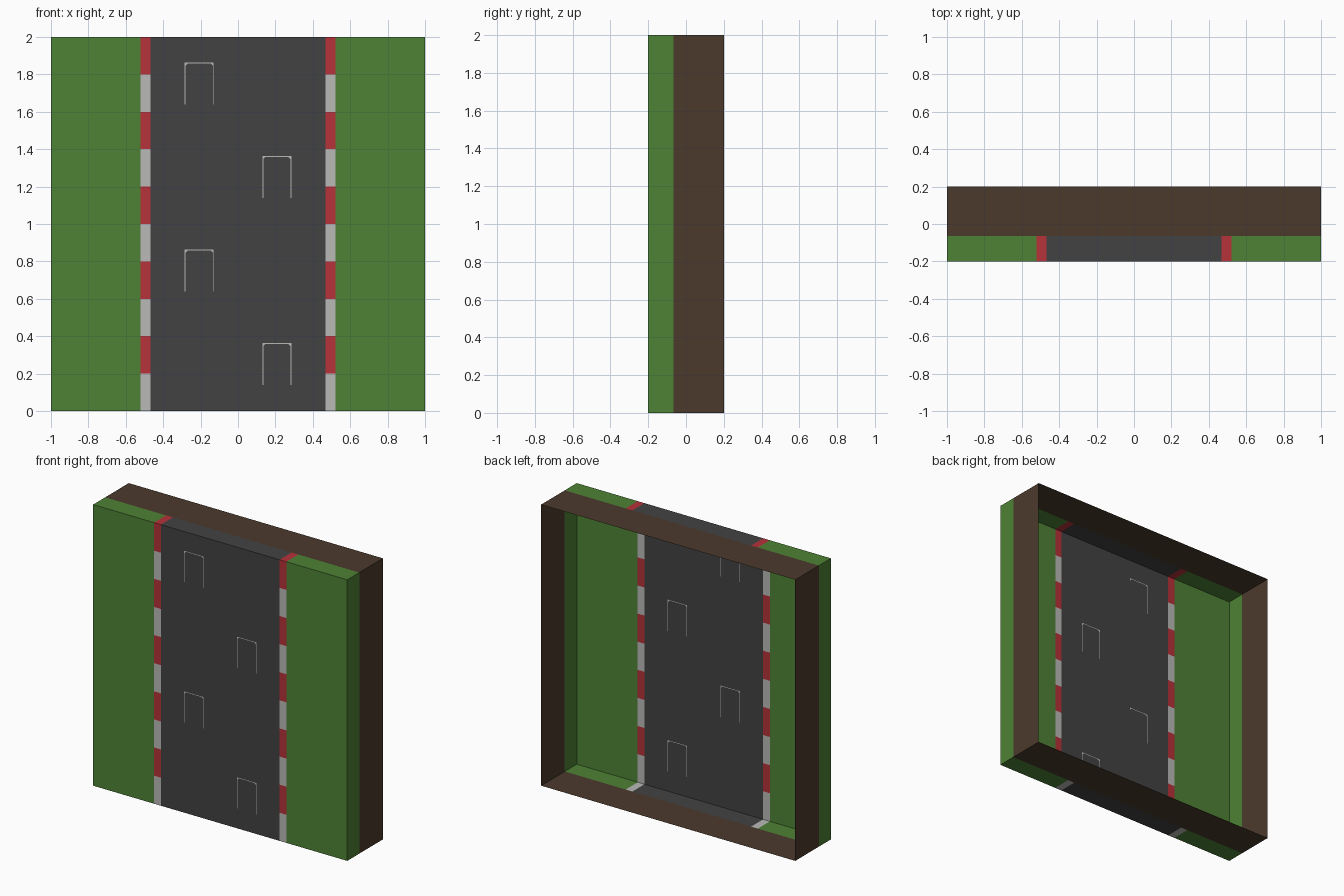
import bpy

if "Cube" in bpy.data.objects:
    bpy.data.objects.remove(bpy.data.objects["Cube"])

FRONT, SEAM, BACK, TOP = -0.2, -0.065, 0.2, 2.0


def material(name, rgb):
    lin = [((c / 255 + 0.055) / 1.055) ** 2.4 for c in rgb]
    m = bpy.data.materials.new(name)
    m.diffuse_color = (*lin, 1)
    m.use_nodes = True
    m.node_tree.nodes["Principled BSDF"].inputs["Base Color"].default_value = m.diffuse_color
    return m


grass = material("grass green", (78, 130, 53))
asphalt = material("asphalt grey", (66, 66, 67))
red = material("kerb red", (182, 50, 58))
white = material("paint white", (186, 186, 184))
soil = material("soil brown", (75, 58, 44))


def sheet(name, faces, mats):
    """Open surface from (corner list, material index) pairs."""
    verts, index, polys = [], {}, []
    for corners, _ in faces:
        poly = []
        for c in corners:
            key = tuple(round(v, 5) for v in c)
            if key not in index:
                index[key] = len(verts)
                verts.append(key)
            poly.append(index[key])
        polys.append(poly)
    me = bpy.data.meshes.new(name)
    me.from_pydata(verts, [], polys)
    for m in mats:
        me.materials.append(m)
    for p, (_, mi) in zip(me.polygons, faces):
        p.material_index = mi
    ob = bpy.data.objects.new(name, me)
    bpy.context.collection.objects.link(ob)
    return ob


def front(x0, x1, z0, z1):
    return [(x0, FRONT, z0), (x1, FRONT, z0), (x1, FRONT, z1), (x0, FRONT, z1)]


def level(x0, x1, y0, y1, z):
    q = [(x0, y0, z), (x1, y0, z), (x1, y1, z), (x0, y1, z)]
    return q if z > 0 else q[::-1]


def side(x, y0, y1):
    q = [(x, y0, 0), (x, y1, 0), (x, y1, TOP), (x, y0, TOP)]
    return q if x > 0 else q[::-1]


# Grass verges and striped kerbs on both sides
for s, label in ((-1, "left"), (1, "right")):
    a, b = sorted((s * 0.52, s * 1.0))
    sheet(f"grass_{label}", [(front(a, b, 0, TOP), 0), (side(s * 1.0, FRONT, SEAM), 0),
                             (level(a, b, FRONT, SEAM, 0), 0),
                             (level(a, b, FRONT, SEAM, TOP), 0)], [grass])
    a, b = sorted((s * 0.467, s * 0.52))
    faces = [(front(a, b, i * 0.2, (i + 1) * 0.2), i % 2) for i in range(10)]
    faces += [(level(a, b, FRONT, SEAM, 0), 0), (level(a, b, FRONT, SEAM, TOP), 1)]
    sheet(f"kerb_{label}", faces, [white, red])

# Road, cut so the starting boxes are painted faces in the same surface
LINE, CORNER = 0.004, 0.016
boxes = [(-0.285, -0.131, 1.64, 1.863), (0.131, 0.285, 1.14, 1.363),
         (-0.285, -0.131, 0.64, 0.863), (0.131, 0.285, 0.14, 0.363)]
xs, zs = {-0.467, 0.467}, {0.0, TOP}
for x0, x1, z0, z1 in boxes:
    xs |= {x0, x0 + LINE, x0 + CORNER, x1 - CORNER, x1 - LINE, x1}
    zs |= {z0, z1 - CORNER, z1 - LINE, z1}
xs, zs = sorted(xs), sorted(zs)


def paint(x, z):
    """0 road, 1 line, 2 / 3 left / right corner gusset."""
    for x0, x1, z0, z1 in boxes:
        if x0 < x < x1 and z0 < z < z1:
            if x < x0 + LINE or x > x1 - LINE or z > z1 - LINE:
                return 1
            if z > z1 - CORNER and x < x0 + CORNER:
                return 2
            if z > z1 - CORNER and x > x1 - CORNER:
                return 3
    return 0


faces = []
for x0, x1 in zip(xs, xs[1:]):
    for z0, z1 in zip(zs, zs[1:]):
        q = front(x0, x1, z0, z1)
        kind = paint((x0 + x1) / 2, (z0 + z1) / 2)
        if kind < 2:
            faces.append((q, kind))
        elif kind == 2:
            faces += [([q[0], q[2], q[3]], 1), ([q[0], q[1], q[2]], 0)]
        else:
            faces += [([q[1], q[2], q[3]], 1), ([q[0], q[1], q[3]], 0)]
    faces += [(level(x0, x1, FRONT, SEAM, 0), 0), (level(x0, x1, FRONT, SEAM, TOP), 0)]
sheet("road", faces, [asphalt, white])

# Soil skirt: four walls, open at the back
sheet("soil_skirt", [(side(-1.0, SEAM, BACK), 0), (side(1.0, SEAM, BACK), 0),
                     (level(-1, 1, SEAM, BACK, 0), 0),
                     (level(-1, 1, SEAM, BACK, TOP), 0)], [soil])
